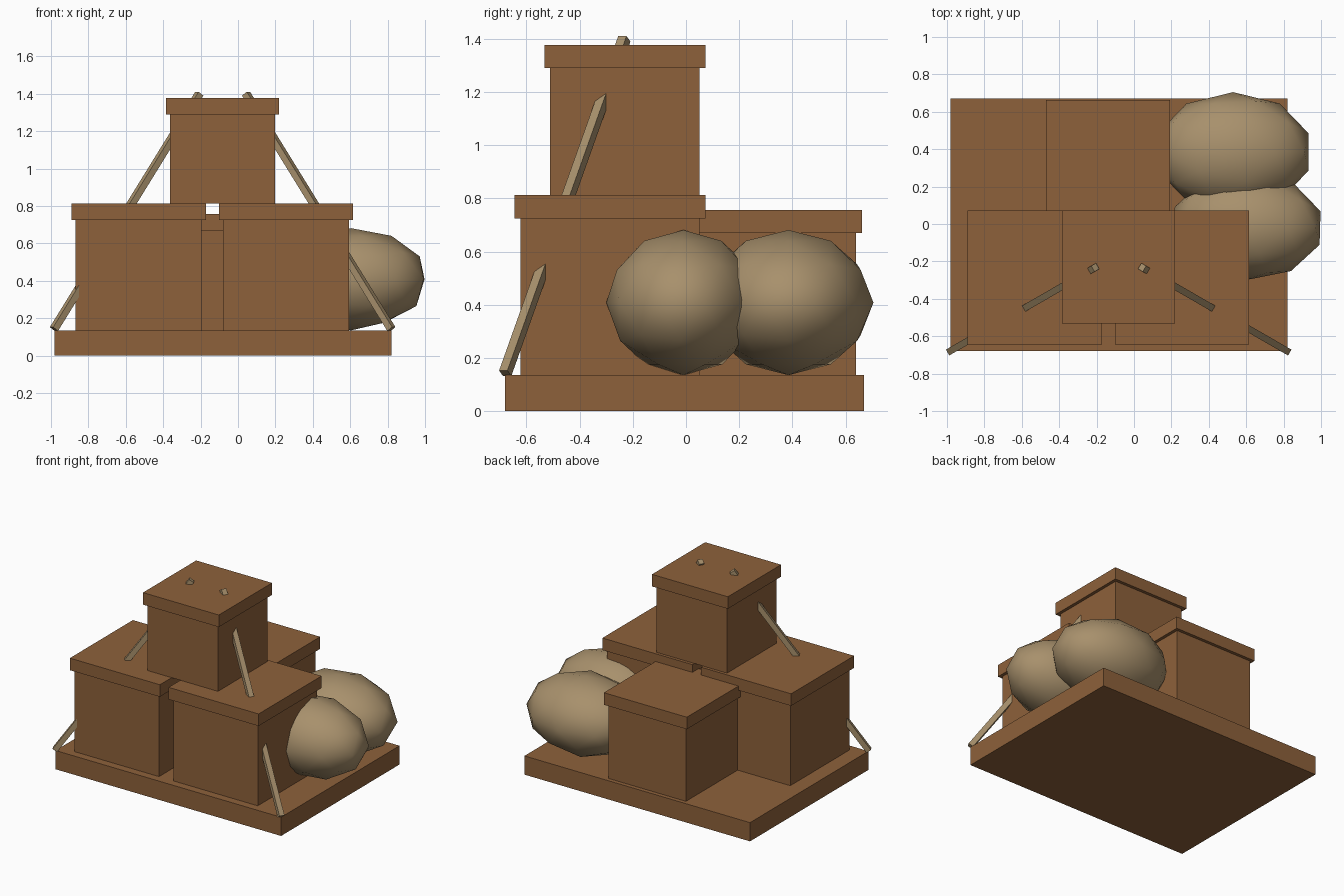
import bpy
from mathutils import Vector

if "Cube" in bpy.data.objects:
    bpy.data.objects.remove(bpy.data.objects["Cube"])


def material(name, rgb):
    m = bpy.data.materials.new(name)
    m.diffuse_color = (*rgb, 1)
    m.use_nodes = True
    m.node_tree.nodes["Principled BSDF"].inputs["Base Color"].default_value = m.diffuse_color
    return m


WOOD = material("brown_wood", (0.27, 0.12, 0.043))
CLOTH = material("tan_cloth", (0.39, 0.28, 0.15))


def box(name, low, high, mat):
    """Box spanning two opposite corners."""
    low, high = Vector(low), Vector(high)
    bpy.ops.mesh.primitive_cube_add(size=1, location=(low + high) / 2)
    ob = bpy.context.object
    ob.name = name
    ob.scale = high - low
    ob.data.materials.append(mat)
    return ob


def crate(name, x0, x1, y0, y1, z0, z1):
    """Crate body with an overhanging lid; x and y are the lid's extents."""
    lip, lid = 0.022, 0.087
    box(name + "_body", (x0 + lip, y0 + lip, z0),
        (x1 - lip, y1 - lip, z1 - lid / 2), WOOD)
    box(name + "_lid", (x0, y0, z1 - lid), (x1, y1, z1), WOOD)


def sack(name, centre, radii, turn=0):
    bpy.ops.mesh.primitive_ico_sphere_add(subdivisions=2, radius=1,
                                          location=centre, rotation=(0, 0, turn))
    ob = bpy.context.object
    ob.name = name
    ob.scale = radii
    ob.data.materials.append(CLOTH)
    bpy.ops.object.shade_smooth()


def rope(name, start, end, width=0.036):
    """Straight square rope running through the stack."""
    start, end = Vector(start), Vector(end)
    d = end - start
    bpy.ops.mesh.primitive_cube_add(size=1, location=(start + end) / 2)
    ob = bpy.context.object
    ob.name = name
    ob.scale = (width, width, d.length)
    ob.rotation_euler = d.to_track_quat('Z', 'Y').to_euler()
    ob.data.materials.append(CLOTH)


# Base platform
box("base_platform", (-0.98, -0.68, 0), (0.82, 0.67, 0.135), WOOD)

# Stacked crates
crate("front_left_crate", -0.89, -0.172, -0.645, 0.073, 0.135, 0.812)
crate("front_right_crate", -0.102, 0.616, -0.645, 0.073, 0.135, 0.812)
crate("back_crate", -0.47, 0.192, 0.0, 0.662, 0.135, 0.756)
crate("top_crate", -0.385, 0.22, -0.533, 0.073, 0.812, 1.377)

# Sacks beside the crates
sack("front_sack", (0.605, -0.01, 0.408), (0.41, 0.29, 0.273), -0.03)
sack("back_sack", (0.53, 0.385, 0.408), (0.425, 0.32, 0.273))

# Tie-down ropes, mirrored about the stack's centre line
for side, label in ((-1, "left"), (1, "right")):
    cx = -0.082
    rope(label + "_rope", (cx + side * 0.902, -0.68, 0.142),
         (cx + side * 0.125, -0.232, 1.4))
